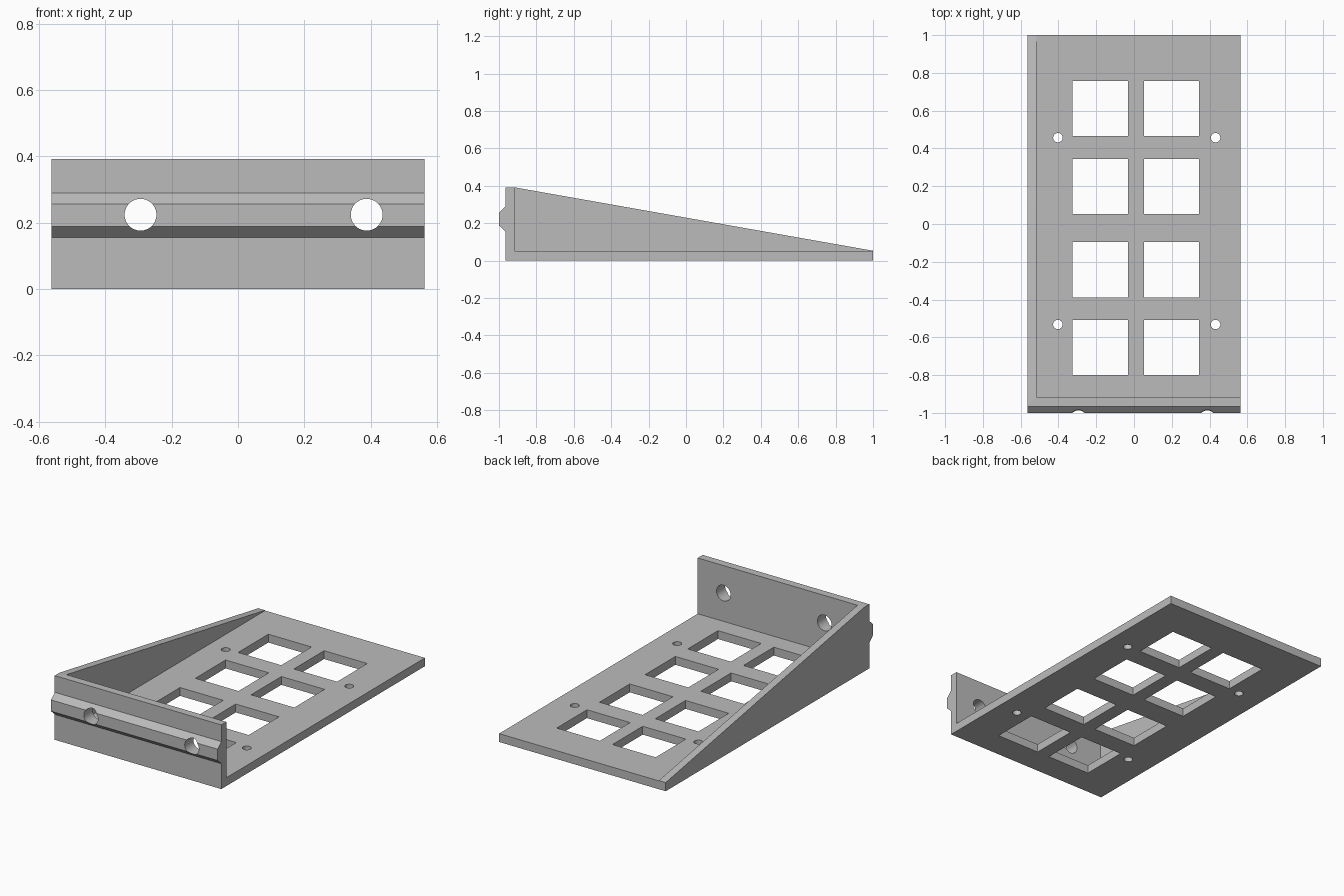
import bpy, bmesh
from math import radians
from mathutils import Matrix, Vector

cube = bpy.data.objects.get("Cube")
if cube:
    bpy.data.objects.remove(cube, do_unlink=True)

HALF_W = 0.563
FLOOR = 0.051
INNER_X, INNER_Y = -0.517, -0.917

grey = bpy.data.materials.new("plain grey")
grey.use_nodes = True
grey.diffuse_color = (0.5, 0.5, 0.5, 1)
grey.node_tree.nodes["Principled BSDF"].inputs["Base Color"].default_value = (0.5, 0.5, 0.5, 1)


def add_box(bm, low, high):
    low, high = Vector(low), Vector(high)
    size = Matrix.Diagonal((*(high - low), 1))
    bmesh.ops.create_cube(bm, size=1, matrix=Matrix.Translation((low + high) / 2) @ size)


def add_cylinder(bm, centre, radius, depth, turn=0):
    bmesh.ops.create_cone(bm, cap_ends=True, segments=40, radius1=radius, radius2=radius, depth=depth,
                          matrix=Matrix.Translation(centre) @ Matrix.Rotation(radians(turn), 4, "X"))


def finish(bm, name):
    bmesh.ops.recalc_face_normals(bm, faces=bm.faces)
    mesh = bpy.data.meshes.new(name)
    bm.to_mesh(mesh)
    bm.free()
    mesh.materials.append(grey)
    obj = bpy.data.objects.new(name, mesh)
    bpy.context.collection.objects.link(obj)
    return obj


# Wedge body with the bevelled front rail: side profile swept across the width
profile = [(-0.965, 0), (1, 0), (1, FLOOR + 0.002), (INNER_Y, 0.392), (-0.965, 0.392),
           (-0.965, 0.29), (-1, 0.257), (-1, 0.188), (-0.965, 0.155)]
bm = bmesh.new()
face = bm.faces.new([bm.verts.new((-HALF_W, y, z)) for y, z in profile])
sweep = bmesh.ops.extrude_face_region(bm, geom=[face])
bmesh.ops.translate(bm, vec=(2 * HALF_W, 0, 0),
                    verts=[v for v in sweep["geom"] if isinstance(v, bmesh.types.BMVert)])
body = finish(bm, "angled_bracket")

# Hollow that leaves the base plate, front panel and one side wall
bm = bmesh.new()
add_box(bm, (INNER_X, INNER_Y, FLOOR), (1, 1.2, 1))
hollow = finish(bm, "hollow_cutter")

# Square windows, screw holes and front panel holes
bm = bmesh.new()
for x in (-0.179, 0.198):
    for y in (0.611, 0.198, -0.242, -0.654):
        add_box(bm, (x - 0.146, y - 0.146, -0.1), (x + 0.146, y + 0.146, 0.2))
for x in (-0.403, 0.432):
    for y in (0.457, -0.532):
        add_cylinder(bm, (x, y, 0), 0.025, 0.4)
for x in (-0.294, 0.388):
    add_cylinder(bm, (x, -0.96, 0.224), 0.048, 0.2, turn=90)
holes = finish(bm, "hole_cutter")

# Cut the body, then discard the cutters
bpy.ops.object.select_all(action="DESELECT")
bpy.context.view_layer.objects.active = body
body.select_set(True)
for cutter in (hollow, holes):
    cutter.hide_render = True
    mod = body.modifiers.new("cut", "BOOLEAN")
    mod.operation = "DIFFERENCE"
    mod.solver = "EXACT"
    mod.object = cutter
    bpy.ops.object.modifier_apply(modifier=mod.name)
    bpy.data.objects.remove(cutter, do_unlink=True)

bpy.ops.object.shade_smooth_by_angle(angle=radians(20))
